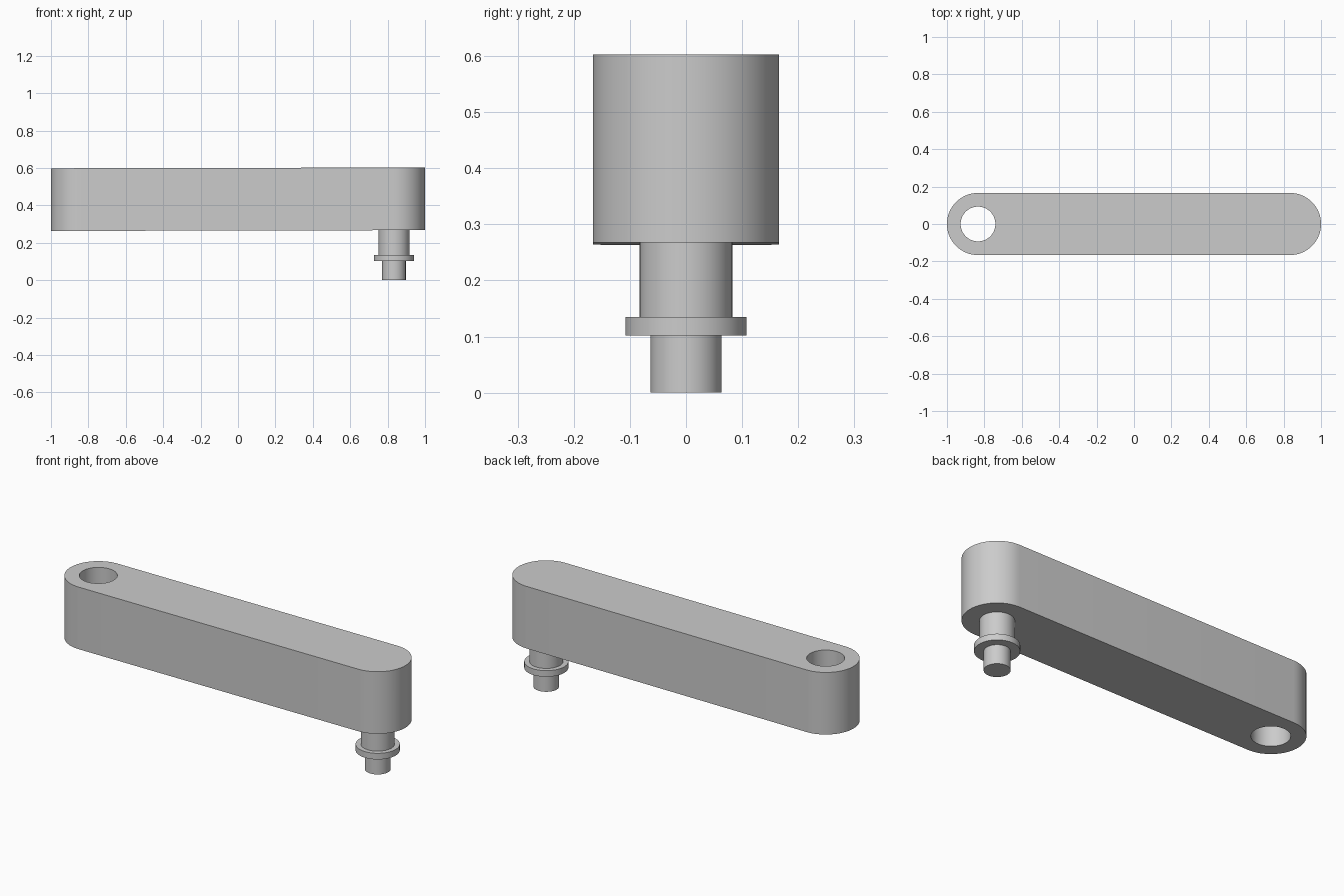
import bpy
import bmesh
from math import cos, sin, pi, radians

cube = bpy.data.objects.get("Cube")
if cube:
    bpy.data.objects.remove(cube, do_unlink=True)

END_X = 0.834        # distance of both pivot centres from the middle
ARM_R = 0.166
HOLE_R = 0.093
ARM_BOTTOM, ARM_TOP = 0.2655, 0.6005
TILT = 0.0022        # very slight rise towards the pin end
SEGMENTS = 64

grey = bpy.data.materials.new("plain_grey")
grey.use_nodes = True
colour = (0.6, 0.6, 0.6, 1)
grey.diffuse_color = colour
grey.node_tree.nodes["Principled BSDF"].inputs["Base Color"].default_value = colour


def finish(bm, name):
    """Turn a bmesh into a shaded, coloured object."""
    bmesh.ops.recalc_face_normals(bm, faces=bm.faces)
    mesh = bpy.data.meshes.new(name)
    bm.to_mesh(mesh)
    bm.free()
    mesh.materials.append(grey)
    obj = bpy.data.objects.new(name, mesh)
    bpy.context.collection.objects.link(obj)
    bpy.ops.object.select_all(action="DESELECT")
    obj.select_set(True)
    bpy.context.view_layer.objects.active = obj
    bpy.ops.object.shade_smooth_by_angle(angle=radians(30))
    return obj


def arc(cx, radius, start, sweep, steps):
    return [(cx + radius * cos(start + sweep * i / steps),
             radius * sin(start + sweep * i / steps)) for i in range(steps + 1)]


def loop_edges(bm, points, z):
    verts = [bm.verts.new((x, y, z)) for x, y in points]
    return [bm.edges.new((v, verts[i - 1])) for i, v in enumerate(verts)]


# Arm: rounded bar outline with a through hole, filled and extruded upwards
half = SEGMENTS // 2
outline = arc(END_X, ARM_R, -pi / 2, pi, half) + arc(-END_X, ARM_R, pi / 2, pi, half)
hole = arc(-END_X, HOLE_R, 0, 2 * pi, SEGMENTS)[:-1]
bm = bmesh.new()
edges = loop_edges(bm, outline, ARM_BOTTOM) + loop_edges(bm, hole, ARM_BOTTOM)
bmesh.ops.triangle_fill(bm, edges=edges, use_beauty=True)
top = bmesh.ops.extrude_face_region(bm, geom=bm.faces[:], use_keep_orig=True)
top_verts = [g for g in top["geom"] if isinstance(g, bmesh.types.BMVert)]
bmesh.ops.translate(bm, verts=top_verts, vec=(0, 0, ARM_TOP - ARM_BOTTOM))
for v in bm.verts:
    v.co.z += TILT * v.co.x
finish(bm, "arm")

# Pin: stepped turned shaft with a collar, from the tip up into the arm
profile = [(0, 0), (0.063, 0), (0.063, 0.102), (0.108, 0.102),
           (0.108, 0.135), (0.0825, 0.135), (0.0825, 0.27), (0, 0.27)]
bm = bmesh.new()
verts = [bm.verts.new((END_X + r, 0, z)) for r, z in profile]
ring = [bm.edges.new(pair) for pair in zip(verts, verts[1:])]
bmesh.ops.spin(bm, geom=verts + ring, cent=(END_X, 0, 0), axis=(0, 0, 1),
               angle=2 * pi, steps=SEGMENTS, use_merge=True)
bmesh.ops.remove_doubles(bm, verts=bm.verts, dist=0.0001)
finish(bm, "stepped_pin")
